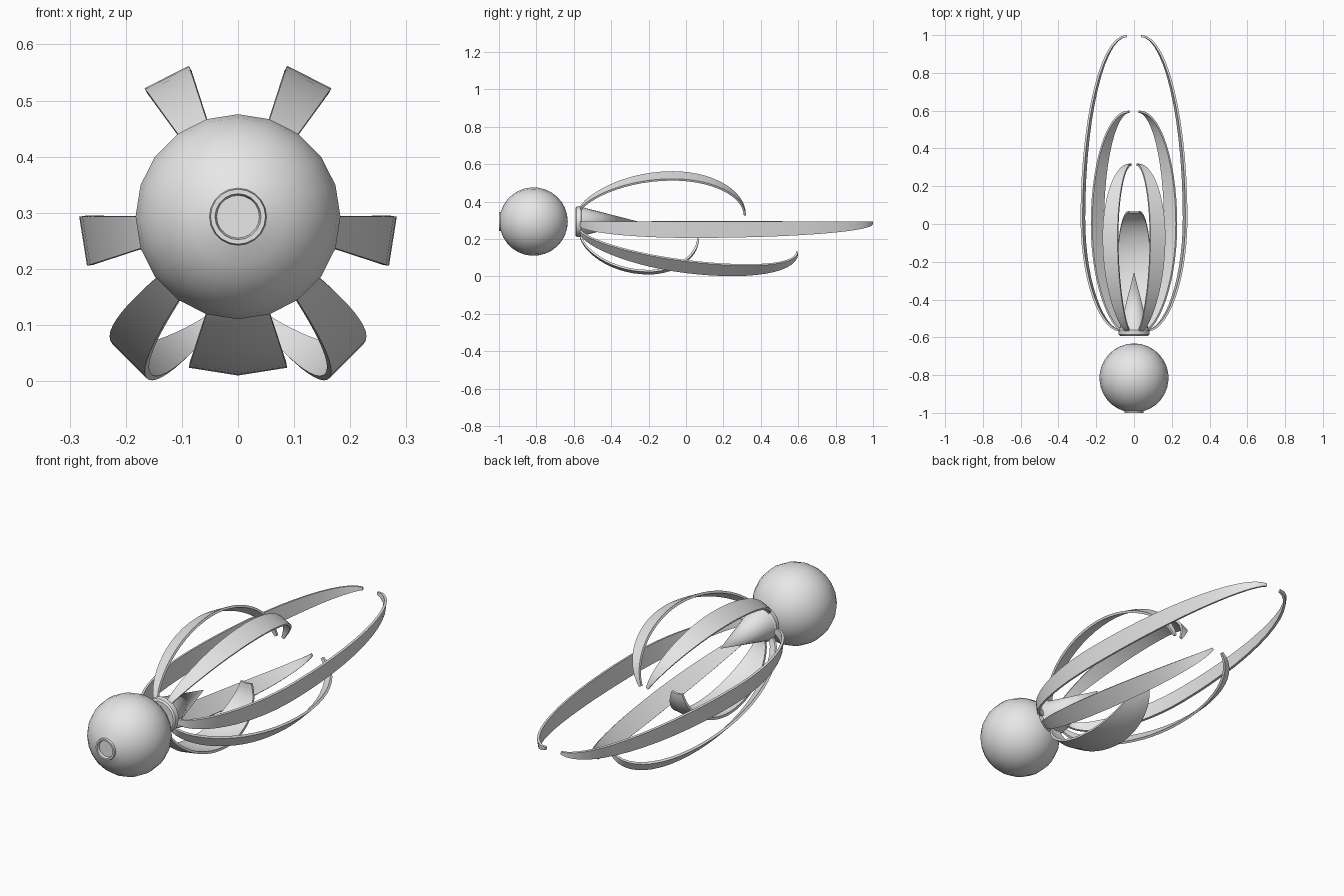
import bpy, bmesh, math

cube = bpy.data.objects.get("Cube")
if cube:
    bpy.data.objects.remove(cube)

AXIS_Z = 0.293      # height of the long axis
SIDES = 20          # facets around the axis
COLLAR_Y = -0.568   # where the petals leave the collar
COLLAR_R = 0.08
BULGE = 0.283       # widest radius of every petal

grey = bpy.data.materials.new("plain_grey")
grey.use_nodes = True
grey.diffuse_color = (0.8, 0.8, 0.8, 1)
grey.node_tree.nodes["Principled BSDF"].inputs["Base Color"].default_value = (0.8, 0.8, 0.8, 1)


def make_object(name, bm):
    mesh = bpy.data.meshes.new(name)
    bm.to_mesh(mesh)
    bm.free()
    mesh.materials.append(grey)
    obj = bpy.data.objects.new(name, mesh)
    bpy.context.collection.objects.link(obj)
    bpy.ops.object.select_all(action='DESELECT')
    obj.select_set(True)
    bpy.context.view_layer.objects.active = obj
    return obj


def revolve(name, profile):
    """Turn (radius, y) points around the long axis."""
    bm = bmesh.new()
    verts = [bm.verts.new((r, y, AXIS_Z)) for r, y in profile]
    edges = [bm.edges.new(pair) for pair in zip(verts, verts[1:])]
    bmesh.ops.spin(bm, geom=verts + edges, cent=(0, 0, AXIS_Z), axis=(0, 1, 0),
                   angle=math.tau, steps=SIDES)
    bmesh.ops.remove_doubles(bm, verts=bm.verts, dist=0.0005)
    bmesh.ops.recalc_face_normals(bm, faces=bm.faces)
    obj = make_object(name, bm)
    bpy.ops.object.shade_smooth_by_angle(angle=math.radians(35))
    return obj


def petal_radius(y, peak, end, tip, fullness):
    if y < peak:
        u = (peak - y) / (peak - COLLAR_Y)
        return COLLAR_R + (BULGE - COLLAR_R) * max(0, 1 - u * u) ** fullness
    u = (y - peak) / (end - peak)
    return tip + (BULGE - tip) * math.sqrt(max(0, 1 - u * u))


def petal(name, angles, peak, end, tip, fullness=0.65, droop=0, mirror=True, steps=14):
    """Curved ribbon that fills a wedge of the collar and closes toward the axis."""
    ys = [peak - (peak - COLLAR_Y) * math.cos(i / steps * math.pi / 2) for i in range(steps)]
    ys += [peak + (end - peak) * math.sin(i / steps * math.pi / 2) for i in range(steps + 1)]
    bm = bmesh.new()
    rows = []
    for y in ys:
        r = petal_radius(y, peak, end, tip, fullness)
        sag = droop * max(0, y - COLLAR_Y) ** 1.5
        rows.append([bm.verts.new((r * math.cos(math.radians(a)), y,
                                   AXIS_Z + r * math.sin(math.radians(a)) - sag))
                     for a in angles])
    for a, b in zip(rows, rows[1:]):
        for j in range(len(angles) - 1):
            bm.faces.new((a[j], b[j], b[j + 1], a[j + 1]))
    obj = make_object(name, bm)
    if mirror:
        mod = obj.modifiers.new("mirror", 'MIRROR')
        mod.use_mirror_merge = False
        bpy.ops.object.modifier_apply(modifier=mod.name)
    mod = obj.modifiers.new("thickness", 'SOLIDIFY')
    mod.thickness = 0.011
    mod.offset = -1
    bpy.ops.object.modifier_apply(modifier=mod.name)
    bpy.ops.object.shade_smooth_by_angle(angle=math.radians(35))


# Ball with a small recessed port on its front
BALL_Y, BALL_R = -0.815, 0.183
start = math.asin(0.051 / BALL_R)
ball = [(0, -0.988), (0.038, -0.988), (0.041, -1.0), (0.049, -1.0)]
for i in range(15):
    t = start + (math.pi - start) * i / 14
    ball.append((BALL_R * math.sin(t), BALL_Y - BALL_R * math.cos(t)))
revolve("ball", ball)

# Collar and the pointed core behind it
revolve("collar", [(0, -0.592), (0.074, -0.592), (0.081, -0.585), (0.083, -0.562), (0.075, -0.555), (0, -0.555)])
revolve("core_cone", [(0, -0.56), (0.078, -0.56), (0, -0.255)])

# Petals, each set on its own facets of the collar
petal("side_petals", (-18, 0), 0.03, 1.0, 0.042, fullness=0.55)
petal("upper_petals", (54, 72), -0.07, 0.32, 0.04, fullness=0.75)
petal("lower_petals", (-54, -36), 0.0, 0.6, 0.04, droop=0.109)
petal("bottom_petal", (-108, -90, -72), -0.2, 0.07, 0.09, mirror=False)
